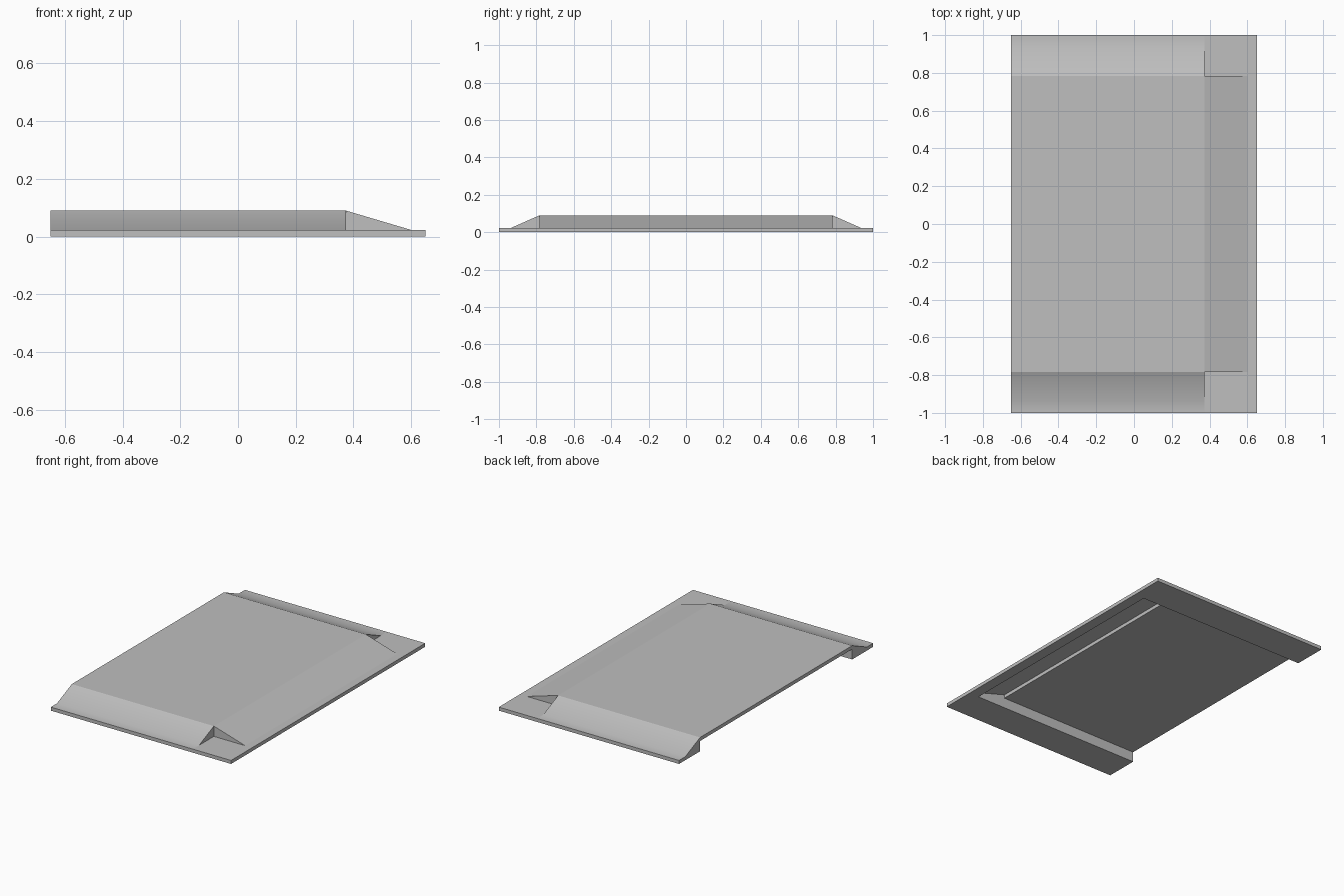
import bpy
import bmesh
from mathutils import Vector

cube = bpy.data.objects.get("Cube")
if cube:
    bpy.data.objects.remove(cube, do_unlink=True)

# Main dimensions
HALF_X, HALF_Y = 0.65, 1.0
TOP, RIM = 0.09, 0.023           # deck height, rim thickness
DECK_X, DECK_Y = 0.374, 0.783    # where the raised deck ends
FOOT_X, FOOT_Y = 0.60, 0.935     # where the ramps meet the rim
INNER_X = 0.58                   # inner edge of the end rim

grey = bpy.data.materials.new("plain_grey")
grey.use_nodes = True
colour = (0.52, 0.52, 0.52, 1)
grey.diffuse_color = colour
grey.node_tree.nodes["Principled BSDF"].inputs["Base Color"].default_value = colour


def finish(name, bm):
    mesh = bpy.data.meshes.new(name)
    bm.to_mesh(mesh)
    bm.free()
    mesh.materials.append(grey)
    obj = bpy.data.objects.new(name, mesh)
    bpy.context.collection.objects.link(obj)
    return obj


def extrude(name, points, direction):
    """Solid made by sweeping a flat outline along a direction."""
    bm = bmesh.new()
    face = bm.faces.new([bm.verts.new(p) for p in points])
    swept = bmesh.ops.extrude_face_region(bm, geom=[face])["geom"]
    verts = [v for v in swept if isinstance(v, bmesh.types.BMVert)]
    bmesh.ops.translate(bm, verts=verts, vec=Vector(direction))
    bmesh.ops.recalc_face_normals(bm, faces=bm.faces)
    return finish(name, bm)


# Raised deck
extrude("deck", [(-HALF_X, -DECK_Y, TOP - RIM), (DECK_X, -DECK_Y, TOP - RIM),
                 (DECK_X, DECK_Y, TOP - RIM), (-HALF_X, DECK_Y, TOP - RIM)],
        (0, 0, RIM))

# Solid ramps along the two long edges
profile = [(DECK_Y, 0), (HALF_Y, 0), (HALF_Y, RIM), (FOOT_Y, RIM), (DECK_Y, TOP)]
for name, side in (("front_ramp", -1), ("back_ramp", 1)):
    ramp = extrude(name, [(-HALF_X, side * y, z) for y, z in profile],
                   (HALF_X + DECK_X, 0, 0))
    bpy.ops.object.select_all(action="DESELECT")
    ramp.select_set(True)
    bpy.context.view_layer.objects.active = ramp
    bpy.ops.object.shade_smooth_by_angle()

# Flat rim around the end, with both corners
half = [(DECK_X, HALF_Y), (DECK_X, DECK_Y), (INNER_X, DECK_Y)]
outline = ([(HALF_X, HALF_Y)] + half
           + [(x, -y) for x, y in reversed(half)] + [(HALF_X, -HALF_Y)])
extrude("end_rim", [(x, y, 0) for x, y in outline], (0, 0, RIM))

# Hollow ramp at the end: a sloping sheet with two triangular cheeks
bm = bmesh.new()
section = [(DECK_X, TOP), (DECK_X, RIM), (FOOT_X, RIM)]
front = [bm.verts.new((x, -DECK_Y, z)) for x, z in section]
back = [bm.verts.new((x, DECK_Y, z)) for x, z in section]
bm.faces.new(front)
bm.faces.new(reversed(back))
bm.faces.new((front[0], front[2], back[2], back[0]))
finish("end_ramp", bm)
